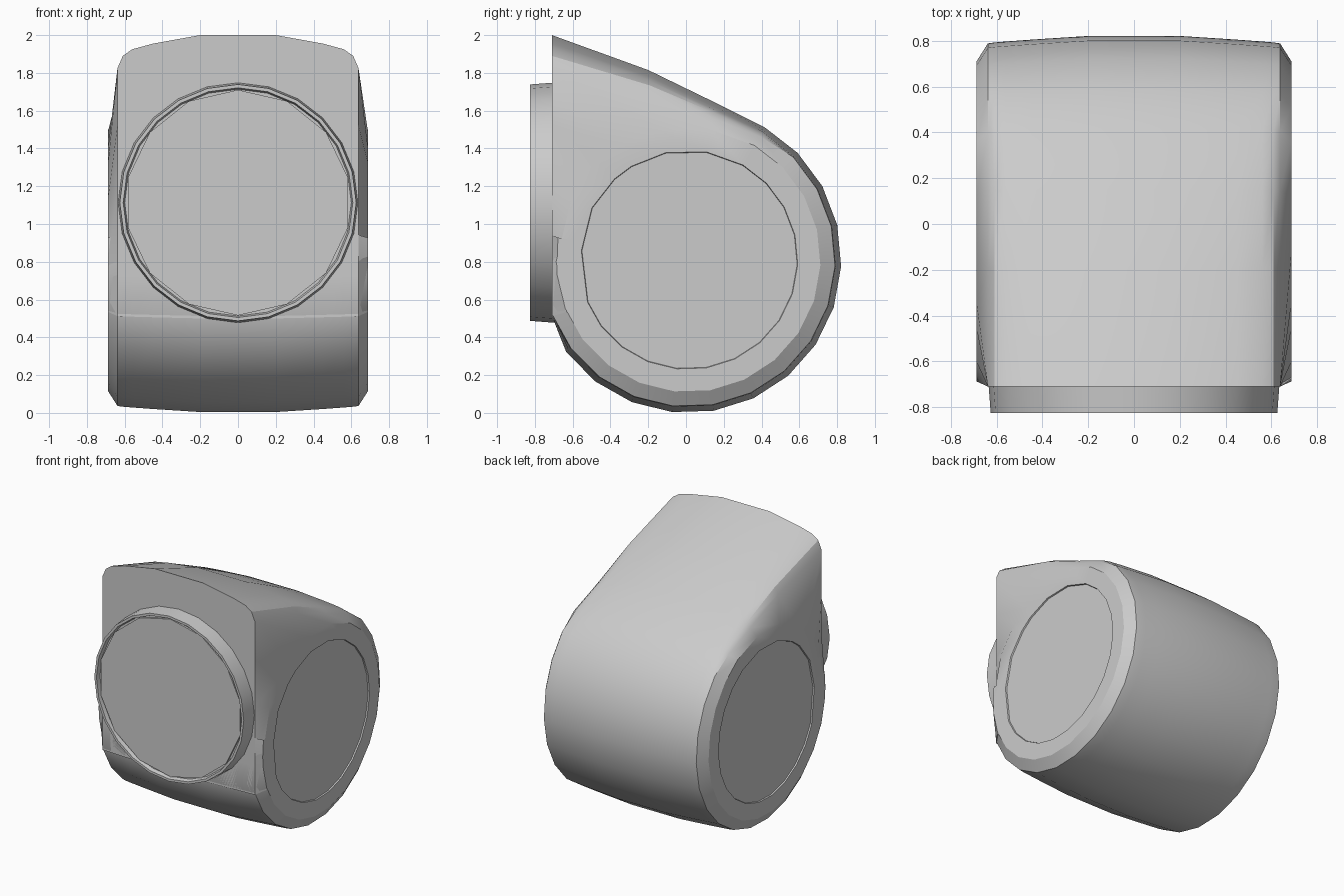
import bpy, bmesh, math
from mathutils import Vector

cube = bpy.data.objects.get("Cube")
if cube:
    bpy.data.objects.remove(cube, do_unlink=True)

grey = bpy.data.materials.new("plain grey")
grey.use_nodes = True
colour = (0.6, 0.6, 0.6, 1)
grey.diffuse_color = colour
grey.node_tree.nodes["Principled BSDF"].inputs["Base Color"].default_value = colour

CENTRE = Vector((0.012, 0.81))   # y, z of the round part
FRONT_Y = -0.71


def loft(name, rings, angle):
    """Skin closed rings of points, capping both ends."""
    bm = bmesh.new()
    loops = [[bm.verts.new(p) for p in ring] for ring in rings]
    for a, b in zip(loops, loops[1:]):
        for i in range(len(a)):
            j = (i + 1) % len(a)
            bm.faces.new((a[i], a[j], b[j], b[i]))
    bm.faces.new(loops[0])
    bm.faces.new(loops[-1])
    bmesh.ops.recalc_face_normals(bm, faces=bm.faces)
    mesh = bpy.data.meshes.new(name)
    bm.to_mesh(mesh)
    bm.free()
    mesh.materials.append(grey)
    obj = bpy.data.objects.new(name, mesh)
    bpy.context.collection.objects.link(obj)
    bpy.ops.object.select_all(action='DESELECT')
    obj.select_set(True)
    bpy.context.view_layer.objects.active = obj
    bpy.ops.object.shade_smooth_by_angle(angle=math.radians(angle))
    return obj


# Teardrop outline: peak, sloping roof, round back and belly, flat front
outline = [Vector(p) for p in ((FRONT_Y, 2.0), (-0.2, 1.815), (0.15, 1.645))]
for k in range(17):
    a = math.radians(60 - k * 270 / 17.3)
    outline.append(CENTRE + 0.81 * Vector((math.cos(a), math.sin(a))))
outline += [Vector((FRONT_Y, z)) for z in (0.5, 0.8, 1.2, 1.6)]


def section(x, shrink, drop):
    """Teardrop slice; the roof drops most at the peak."""
    ring = []
    for p in outline:
        q = CENTRE + (p - CENTRE) * shrink
        if p.y > 1.5:
            q.y = p.y - drop * (p.y - 1.3) / 0.7
        if p.x < -0.7:
            q.x = FRONT_Y
        ring.append((x, q.x, q.y))
    return ring


def disc_slice(x, radius):
    """Slice of the flat round side."""
    ring = []
    for p in outline:
        q = CENTRE + (p - CENTRE).normalized() * radius
        ring.append((x, q.x, q.y))
    return ring


# Half the body from the middle outwards, then mirrored
half = [section(*s) for s in ((0.2, 1.0, 0.0), (0.45, 0.98, 0.045),
                              (0.56, 0.97, 0.075), (0.61, 0.965, 0.11),
                              (0.638, 0.96, 0.175))]
half += [disc_slice(*s) for s in ((0.687, 0.7), (0.687, 0.58), (0.677, 0.577))]
mirrored = [[(-x, y, z) for x, y, z in ring] for ring in reversed(half)]
loft("body", mirrored + half, 30)


def circle(radius, y, sides=24):
    return [(radius * math.sin(t), y, 1.113 + radius * math.cos(t))
            for t in (2 * math.pi * i / sides for i in range(sides))]


# Round front rim with a shallow recessed plate
loft("front_rim", [circle(0.637, -0.68), circle(0.626, -0.825),
                   circle(0.608, -0.825), circle(0.6, -0.795)], 30)
loft("front_plate", [circle(0.597, -0.79, 14), circle(0.597, -0.81, 14)], 30)
